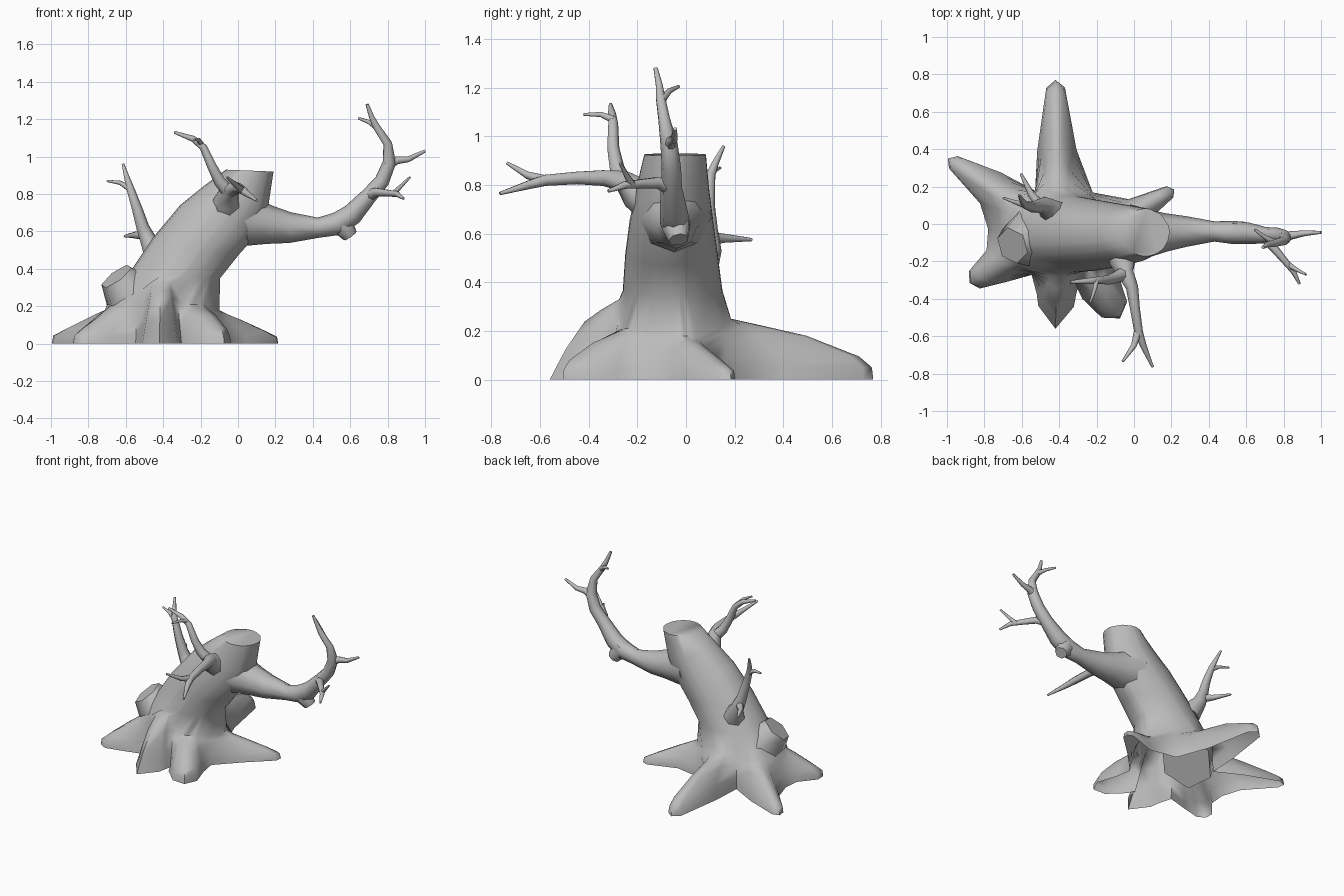
import bpy, bmesh, math
from mathutils import Vector

cube = bpy.data.objects.get("Cube")
if cube:
    bpy.data.objects.remove(cube)

bark = bpy.data.materials.new("grey bark")
bark.use_nodes = True
bark.diffuse_color = (0.5, 0.5, 0.5, 1)
bark.node_tree.nodes["Principled BSDF"].inputs["Base Color"].default_value = (0.5, 0.5, 0.5, 1)


def finish(bm, name):
    bmesh.ops.recalc_face_normals(bm, faces=bm.faces)
    mesh = bpy.data.meshes.new(name)
    bm.to_mesh(mesh)
    bm.free()
    mesh.materials.append(bark)
    obj = bpy.data.objects.new(name, mesh)
    bpy.context.collection.objects.link(obj)
    bpy.ops.object.select_all(action='DESELECT')
    bpy.context.view_layer.objects.active = obj
    obj.select_set(True)
    bpy.ops.object.shade_smooth_by_angle(angle=math.radians(64))
    return obj


def bridge(bm, rings):
    for a, b in zip(rings, rings[1:]):
        n = len(a)
        for i in range(n):
            j = (i + 1) % n
            bm.faces.new((a[i], a[j], b[j], b[i]))


def limb(name, points, sides=7):
    """Tapered limb through (x, y, z, radius) points, capped at both ends."""
    bm = bmesh.new()
    pos = [Vector(p[:3]) for p in points]
    rings, side = [], None
    for i, p in enumerate(pos):
        d = (pos[min(i + 1, len(pos) - 1)] - pos[max(i - 1, 0)]).normalized()
        if side is None:
            side = d.orthogonal()
        side = (side - d * side.dot(d)).normalized()
        up = d.cross(side)
        ring = []
        for k in range(sides):
            a = math.tau * k / sides
            ring.append(bm.verts.new(p + (side * math.cos(a) + up * math.sin(a)) * points[i][3]))
        rings.append(ring)
    bridge(bm, rings)
    bm.faces.new(rings[0][::-1])
    bm.faces.new(rings[-1])
    return finish(bm, name)


# Trunk with flaring roots: one open-bottomed skin
CENTRE = Vector((-0.40, -0.045, 0))
LEVELS = [0, .2, .38, .72, .87, 1]
# how far each level reaches along a root
LONG = [1, .99, .9, .53, .25, 0]
SLOPED = [1, .98, .78, .36, .15, 0]
STEEP = [1, .88, .77, .5, .26, 0]
# angle on trunk, tip x, tip y, height, half width at foot, at tip, tip start, profile, valley flare
ROOTS = [(8, .215, .185, .18, .08, .035, .93, SLOPED, .02),
         (92, -.42, .77, .25, .105, .05, .93, LONG, .01),
         (148, -.995, .35, .21, .10, .04, .92, SLOPED, .08),
         (207, -.88, -.315, .21, .10, .055, .88, SLOPED, .02),
         (267, -.42, -.56, .33, .105, .095, .58, STEEP, .08),
         (309, -.075, -.505, .21, .115, .08, .82, LONG, .03)]


def on_trunk(a, extra=0):
    r = .23 + .07 * math.cos(a) ** 2 + extra
    return CENTRE + Vector((math.cos(a) * r, math.sin(a) * r, 0))


bm = bmesh.new()
rings = []
for level, s in enumerate(LEVELS):
    ring = []
    for i, (deg, tx, ty, height, foot, tip, start, profile, flare) in enumerate(ROOTS):
        a = math.radians(deg)
        base = on_trunk(a)
        run = Vector((tx, ty, 0)) - base
        across = Vector((-run.y, run.x, 0)).normalized()
        t = profile[level]
        narrow = 1 - .5 * s
        for along, lateral in ((.36, -foot), (start, -tip), (1, 0), (start, tip), (.36, foot)):
            w = lateral * narrow
            # slide from a straight root cross-section to the round trunk
            straight = base + run * t * along + across * w
            curved = on_trunk(a + w / .25) + run * t * along
            ring.append(straight.lerp(curved, s) + Vector((0, 0, s * height)))
        # valley before the next root
        nxt = ROOTS[(i + 1) % len(ROOTS)]
        b = math.radians((deg + nxt[0] + (360 if nxt[0] < deg else 0)) / 2)
        ring.append(on_trunk(b, flare * (1 - s)) + Vector((0, 0, s * (height + nxt[3]) / 2)))
    rings.append(ring)
angles = [math.atan2(p.y - CENTRE.y, p.x - CENTRE.x) for p in rings[-1]]

# leaning trunk sections: left x, left z, right x, right z, half depth, centre y
for lx, lz, rx, rz, depth, cy in [(-.58, .38, -.095, .35, .205, -.055),
                                  (-.46, .56, 0, .47, .19, -.06),
                                  (-.31, .74, .08, .56, .172, -.06),
                                  (-.18, .845, .16, .72, .15, -.055),
                                  (-.065, .93, .19, .92, .127, -.045)]:
    mid = Vector(((lx + rx) / 2, cy, (lz + rz) / 2))
    half = Vector(((rx - lx) / 2, 0, (rz - lz) / 2))
    rings.append([mid + half * math.cos(a) + Vector((0, depth * math.sin(a), 0)) for a in angles])
rings = [[bm.verts.new(p) for p in ring] for ring in rings]
bridge(bm, rings)
bm.faces.new(rings[-1])
finish(bm, "trunk_and_roots")

# Sawn stump low on the trunk
limb("cut_stump", [(-.50, -.06, .17, .19), (-.58, -.08, .265, .152), (-.65, -.115, .36, .1)], 6)

# Great side bough
limb("side_bough", [(-.02, -.05, .67, .155), (.08, -.05, .65, .128), (.17, -.045, .635, .103),
                    (.28, -.04, .62, .082), (.43, -.04, .62, .054), (.53, -.045, .64, .062),
                    (.61, -.05, .69, .058), (.70, -.06, .79, .044), (.77, -.06, .87, .04),
                    (.81, -.07, .97, .036), (.80, -.09, 1.07, .025), (.74, -.105, 1.16, .02),
                    (.715, -.11, 1.21, .015), (.69, -.125, 1.28, .009)], 8)
limb("bough_knob", [(.53, -.045, .67, .055), (.565, -.04, .625, .06), (.60, -.03, .575, .042)])
limb("bough_outer_twig", [(.79, -.07, .95, .03), (.85, -.06, .98, .022), (.91, -.05, .985, .016),
                          (1.0, -.045, 1.03, .008)])
limb("bough_top_twig", [(.75, -.10, 1.15, .018), (.70, -.07, 1.185, .012), (.645, -.03, 1.205, .007)])
limb("bough_front_twig", [(.70, -.06, .79, .035), (.74, -.12, .81, .024), (.80, -.19, .805, .019),
                          (.85, -.25, .80, .016), (.885, -.32, .775, .007)])
limb("bough_front_fork", [(.83, -.22, .80, .016), (.87, -.245, .84, .011), (.92, -.27, .89, .006)])

# Front branch
limb("front_branch", [(-.06, -.13, .72, .09), (-.06, -.21, .77, .07), (-.045, -.265, .82, .045),
                      (-.01, -.34, .83, .034), (.005, -.45, .83, .027), (.025, -.58, .82, .024),
                      (.05, -.65, .80, .018), (.10, -.765, .765, .007)])
limb("front_branch_fork", [(.02, -.58, .82, .022), (0, -.65, .84, .016), (-.06, -.735, .89, .007)])
limb("front_rising_branch", [(-.045, -.26, .81, .04), (-.10, -.285, .87, .032), (-.14, -.30, .95, .026),
                             (-.185, -.30, 1.05, .021), (-.24, -.305, 1.095, .017),
                             (-.34, -.31, 1.13, .008)])
limb("front_rising_twig", [(-.20, -.30, 1.07, .016), (-.21, -.35, 1.09, .011), (-.235, -.42, 1.09, .006)])

# Back branch
limb("back_branch", [(-.43, .06, .46, .075), (-.475, .10, .54, .048), (-.51, .095, .62, .036),
                     (-.54, .09, .72, .029), (-.58, .10, .84, .021), (-.595, .12, .89, .015),
                     (-.615, .155, .96, .007)])
limb("back_branch_twig", [(-.58, .10, .83, .018), (-.63, .115, .86, .012), (-.70, .14, .87, .006)])
limb("back_branch_low_twig", [(-.50, .10, .58, .028), (-.55, .16, .58, .019), (-.605, .27, .575, .007)])
